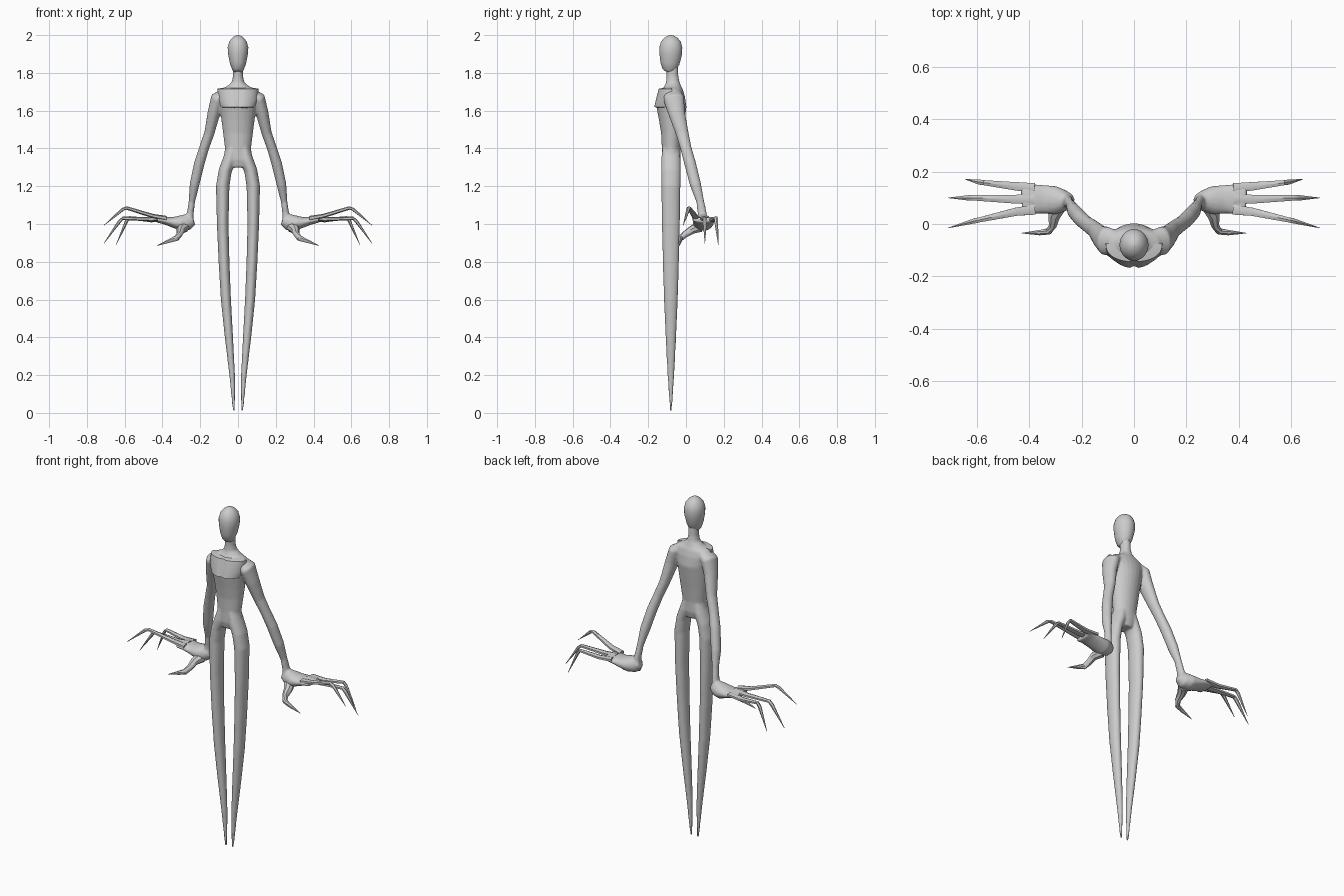
import bpy, bmesh, math
from mathutils import Vector

skin = bpy.data.materials.new("pale_grey")
skin.diffuse_color = (0.6, 0.6, 0.6, 1)


def loft(bm, pts, ref, sides=16, sx=1):
    """Capped tube through (x, y, z, radius across, radius along) points."""
    cs = [Vector((p[0] * sx, p[1], p[2])) for p in pts]
    rings = []
    for i, p in enumerate(pts):
        t = (cs[min(i + 1, len(cs) - 1)] - cs[max(i - 1, 0)]).normalized()
        u = Vector(ref).cross(t).normalized()
        v = t.cross(u)
        rings.append([bm.verts.new(cs[i] + u * p[3] * math.cos(a) + v * p[4] * math.sin(a))
                      for a in (2 * math.pi * (k + 0.5) / sides for k in range(sides))])
    for r, s in zip(rings, rings[1:]):
        for k in range(sides):
            n = (k + 1) % sides
            bm.faces.new((r[k], r[n], s[n], s[k]))
    bm.faces.new(rings[0][::-1])
    bm.faces.new(rings[-1])


def finish(name, bm, angle=None):
    bmesh.ops.recalc_face_normals(bm, faces=bm.faces)
    me = bpy.data.meshes.new(name)
    bm.to_mesh(me)
    bm.free()
    me.materials.append(skin)
    ob = bpy.data.objects.new(name, me)
    bpy.context.collection.objects.link(ob)
    if angle:
        bpy.ops.object.select_all(action='DESELECT')
        ob.select_set(True)
        bpy.context.view_layer.objects.active = ob
        bpy.ops.object.shade_smooth_by_angle(angle=math.radians(angle))
    return ob


Y, Z = (0, 1, 0), (0, 0, 1)

# Body: torso, legs, arms and palms fused into one skin
torso = [(1.30, -.078, .05, .04), (1.34, -.078, .078, .05), (1.40, -.078, .069, .05),
         (1.48, -.075, .079, .057), (1.55, -.075, .088, .068), (1.62, -.077, .098, .08),
         (1.68, -.073, .112, .068), (1.712, -.07, .10, .055), (1.728, -.07, .06, .045),
         (1.75, -.07, .034, .036), (1.78, -.072, .027, .032), (1.84, -.075, .027, .032)]
leg = [(.022, .008, .006, .005), (.031, .2, .015, .018), (.048, .4, .022, .028),
       (.064, .6, .027, .037), (.074, .8, .029, .043), (.081, 1.0, .031, .048),
       (.081, 1.2, .036, .051), (.068, 1.28, .035, .052), (.045, 1.34, .036, .052),
       (.03, 1.40, .03, .045)]
arm = [(.07, -.07, 1.69, .03, .045), (.107, -.065, 1.665, .038, .056), (.127, -.05, 1.59, .034, .045),
       (.152, -.02, 1.48, .027, .034), (.18, .0, 1.40, .026, .03), (.205, .022, 1.32, .028, .031),
       (.23, .05, 1.21, .026, .03), (.244, .075, 1.12, .017, .021), (.252, .085, 1.06, .018, .024),
       (.258, .088, 1.02, .022, .028)]
palm = [(.235, .085, 1.02, .025, .025), (.265, .088, 1.01, .042, .044), (.30, .09, 1.005, .055, .042),
        (.35, .095, 1.01, .055, .027), (.39, .095, 1.018, .058, .02), (.43, .093, 1.022, .062, .014)]
bm = bmesh.new()
loft(bm, [(0, y, z, a, b) for z, y, a, b in torso], Y, 24)
for s in (1, -1):
    loft(bm, [(x, -.08, z, a, b) for x, z, a, b in leg], Y, 16, s)
    loft(bm, arm, Y, 16, s)
    loft(bm, palm, Z, 16, s)
body = finish("body", bm)
rm = body.modifiers.new("fuse", 'REMESH')
rm.mode = 'VOXEL'
rm.voxel_size = 0.006
rm.use_smooth_shade = True
sm = body.modifiers.new("soften", 'SMOOTH')
sm.factor = 0.5
sm.iterations = 5

# Head: egg shape with a narrow jaw
bm = bmesh.new()
head = [(1.803, .018, .022, -.095), (1.815, .03, .036, -.09), (1.85, .043, .051, -.085),
        (1.90, .053, .06, -.081), (1.935, .055, .061, -.08), (1.965, .047, .053, -.08),
        (1.985, .032, .036, -.08), (1.996, .016, .018, -.08), (2.0, .003, .003, -.08)]
loft(bm, [(0, y, z, a, b) for z, a, b, y in head], Y, 24)
finish("head", bm, 50)

# Chest band: hard-edged ledge across the front, notched in the middle
bm = bmesh.new()
rows = []
for z, rx, front in ((1.612, .085, .07), (1.62, .094, .094), (1.66, .110, .085), (1.716, .108, .07), (1.724, .06, .03)):
    row = []
    for k in range(17):
        a = math.pi * k / 16
        d = front * math.sin(a) ** 0.8 - (.008 if k == 8 else 0)
        row.append(bm.verts.new((rx * math.cos(a), -.075 - max(d, 0), z)))
    rows.append(row)
for r, s in zip(rows, rows[1:]):
    for k in range(16):
        bm.faces.new((r[k], r[k + 1], s[k + 1], s[k]))
    bm.faces.new((r[16], r[0], s[0], s[16]))
bm.faces.new(rows[0])
bm.faces.new(rows[-1])
finish("chest_band", bm, 35)

# Clawed fingers and thumbs
fingers = {
    "back_finger": [(.38, .137, 1.025, .022, .013), (.46, .145, 1.02, .018, .011),
                    (.575, .158, 1.033, .011, .009), (.59, .16, 1.015, .011, .009),
                    (.645, .171, .89, .001, .001)],
    "middle_finger": [(.38, .095, 1.03, .022, .013), (.46, .095, 1.025, .019, .011),
                      (.61, .1, 1.03, .012, .009), (.628, .1, 1.013, .012, .009),
                      (.71, .1, .897, .001, .001)],
    "front_finger": [(.38, .055, 1.03, .022, .013), (.45, .047, 1.042, .018, .011),
                     (.59, .016, 1.085, .011, .009), (.61, .012, 1.078, .011, .009),
                     (.71, -.015, .993, .001, .001)],
    "thumb": [(.285, .07, .985, .03, .03), (.305, .03, .968, .024, .022),
              (.31, -.005, .945, .016, .018), (.325, -.028, .925, .013, .016),
              (.36, -.033, .912, .011, .011), (.43, -.035, .885, .001, .001)]}
for name, pts in fingers.items():
    for s, side in ((1, "left"), (-1, "right")):
        bm = bmesh.new()
        loft(bm, pts, Z, 8 if name == "thumb" else 6, s)
        finish(side + "_" + name, bm, 40)
